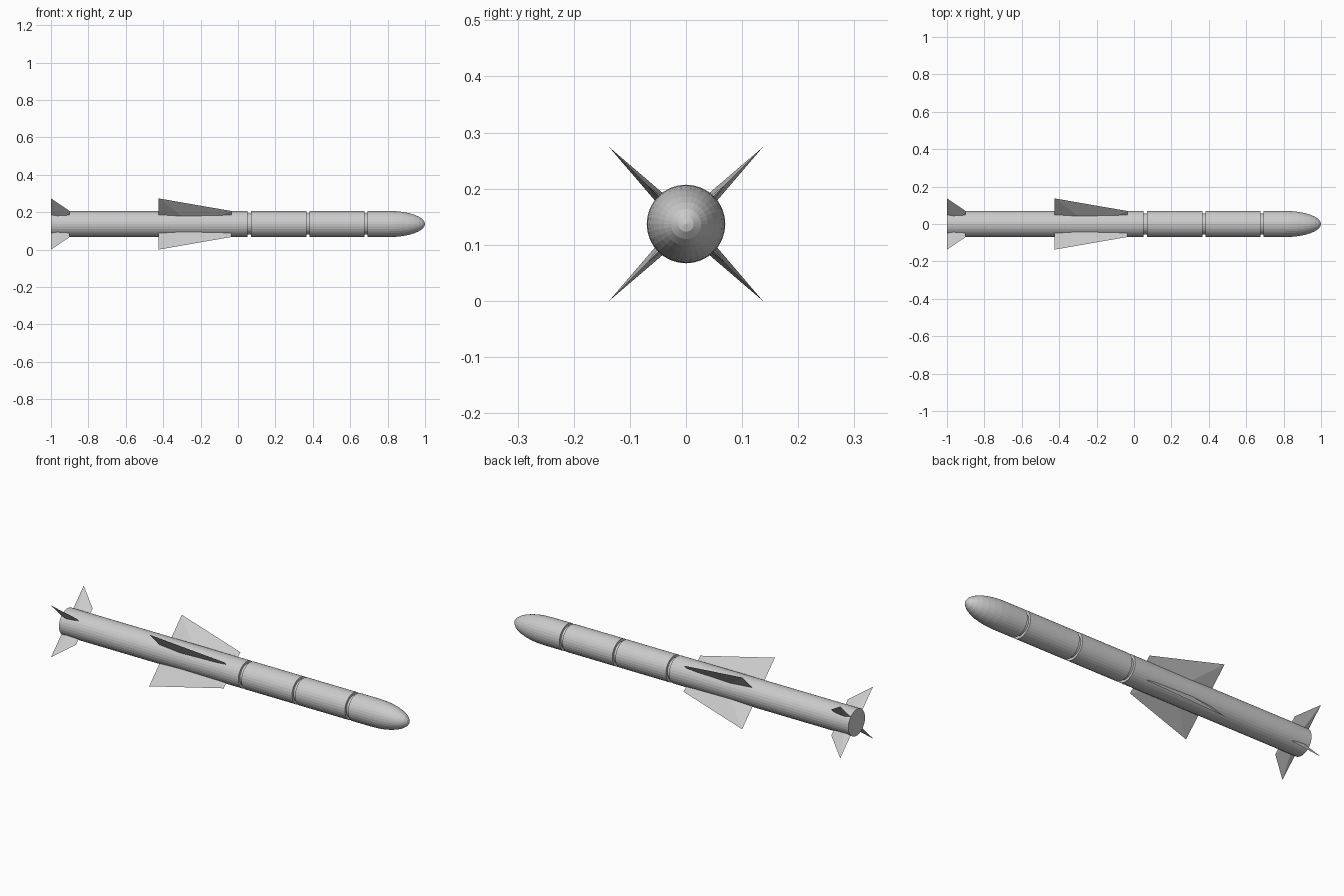
import bpy
import bmesh
from math import sin, cos, pi, radians
from mathutils import Matrix

cube = bpy.data.objects.get("Cube")
if cube:
    bpy.data.objects.remove(cube, do_unlink=True)

AXIS_Z = 0.137
RADIUS = 0.07
TIP = AXIS_Z * 2 ** 0.5
SIDES = 32

grey = bpy.data.materials.new("light grey")
grey.use_nodes = True
colour = (0.6, 0.6, 0.6, 1)
grey.diffuse_color = colour
grey.node_tree.nodes["Principled BSDF"].inputs["Base Color"].default_value = colour


def finish(name, bm):
    bmesh.ops.recalc_face_normals(bm, faces=bm.faces)
    mesh = bpy.data.meshes.new(name)
    bm.to_mesh(mesh)
    bm.free()
    mesh.materials.append(grey)
    obj = bpy.data.objects.new(name, mesh)
    obj.location.z = AXIS_Z
    bpy.context.collection.objects.link(obj)


def lathe(name, profile):
    """Revolve (x, radius) points about the long axis, closing both ends."""
    bm = bmesh.new()
    rings = []
    for x, r in profile:
        count = SIDES if r else 1
        rings.append([bm.verts.new((x, r * cos(2 * pi * i / SIDES), r * sin(2 * pi * i / SIDES)))
                      for i in range(count)])
    for a, b in zip(rings, rings[1:]):
        for i in range(SIDES):
            j = (i + 1) % SIDES
            if len(b) == 1:
                bm.faces.new((a[i], a[j], b[0]))
            else:
                bm.faces.new((a[i], a[j], b[j], b[i]))
    for ring in (rings[0], rings[-1]):
        if len(ring) > 1:
            bm.faces.new(ring)
    finish(name, bm)


# Tube with three square joint grooves
profile = [(-1, RADIUS)]
for groove in (0.06, 0.374, 0.684):
    lo, hi = groove - 0.009, groove + 0.009
    inner = RADIUS - 0.013
    profile += [(lo, RADIUS), (lo, inner), (hi, inner), (hi, RADIUS)]
lathe("body_tube", profile + [(0.805, RADIUS)])

# Half-ellipsoid nose
steps = 8
nose = [(0.805 + 0.195 * sin(pi / 2 * i / steps), RADIUS * cos(pi / 2 * i / steps))
        for i in range(steps)]
lathe("nose_cone", nose + [(1, 0)])


def fin(name, back, front, half_thickness, angle):
    """Sharp-edged blade, thickest on the axis and tapering to its tip."""
    bm = bmesh.new()
    outline = [bm.verts.new(p) for p in
               ((back, 0, 0), (back, 0, TIP), (front, 0, 0.098), (front, 0, 0))]
    for side in (-1, 1):
        ridge = bm.verts.new(((back + front) / 2, side * half_thickness, 0))
        for a, b in zip(outline, outline[1:]):
            bm.faces.new((a, b, ridge))
    bmesh.ops.transform(bm, matrix=Matrix.Rotation(radians(angle), 4, "X"), verts=bm.verts)
    finish(name, bm)


# Four wings and four tail fins in an X
for label, angle in (("upper_back", -45), ("upper_front", 45),
                     ("lower_front", 135), ("lower_back", 225)):
    fin("wing_" + label, -0.425, -0.035, 0.015, angle)
    fin("tail_fin_" + label, -1, -0.9, 0.012, angle)
